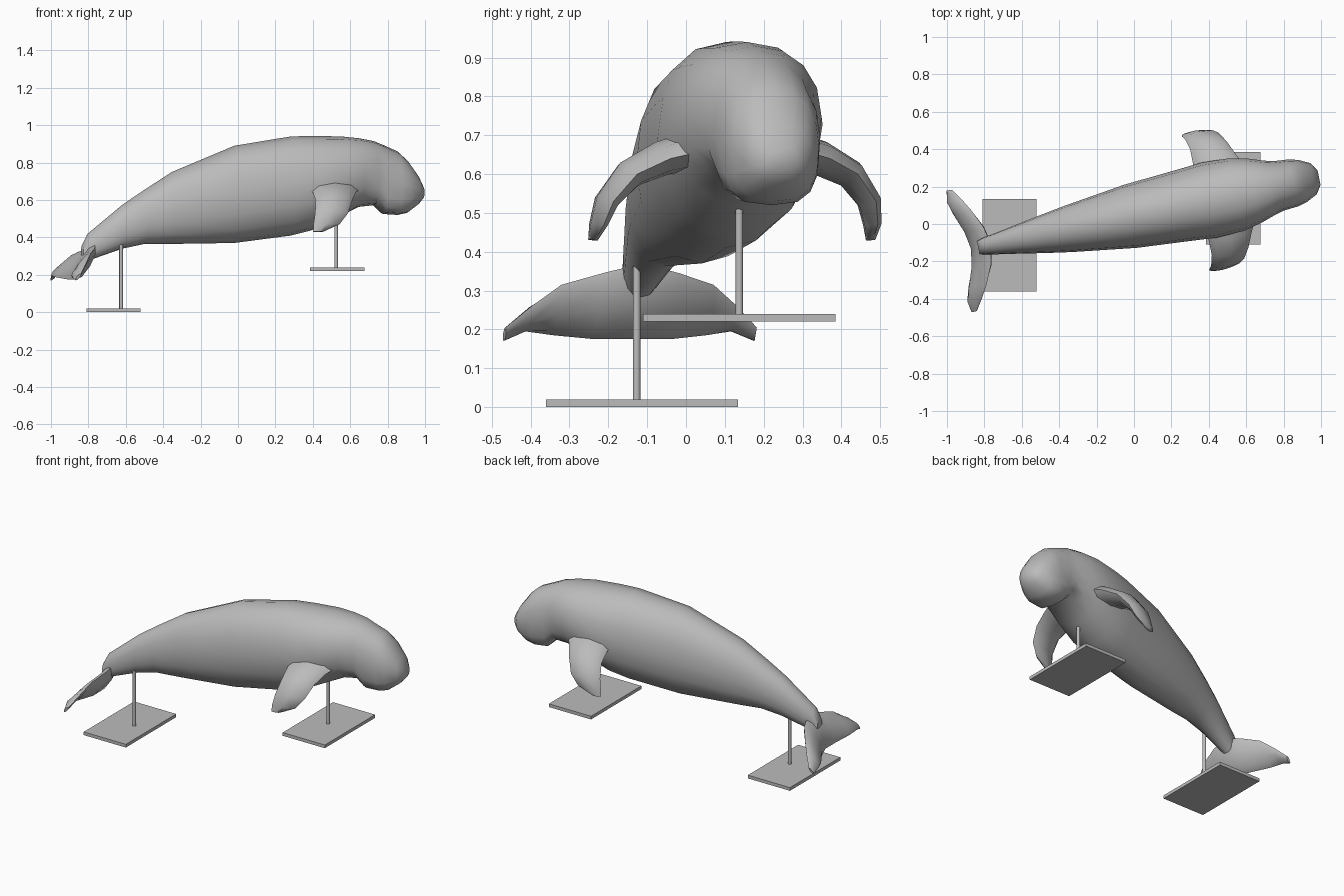
import bpy, bmesh, math
from mathutils import Vector, Matrix

cube = bpy.data.objects.get("Cube")
if cube:
    bpy.data.objects.remove(cube, do_unlink=True)

grey = bpy.data.materials.new("soft_grey")
grey.use_nodes = True
COLOUR = (0.5, 0.5, 0.5, 1)
grey.diffuse_color = COLOUR
grey.node_tree.nodes["Principled BSDF"].inputs["Base Color"].default_value = COLOUR

# The animal is modelled along its own axis, then turned and moved into place
PLACE = Matrix.Translation((0, 0.045, 0)) @ Matrix.Rotation(math.radians(11.6), 4, 'Z')


def finish(name, bm, smooth=None):
    bmesh.ops.recalc_face_normals(bm, faces=bm.faces)
    mesh = bpy.data.meshes.new(name)
    bm.to_mesh(mesh)
    bm.free()
    mesh.materials.append(grey)
    obj = bpy.data.objects.new(name, mesh)
    bpy.context.collection.objects.link(obj)
    if smooth:
        bpy.ops.object.select_all(action='DESELECT')
        obj.select_set(True)
        bpy.context.view_layer.objects.active = obj
        bpy.ops.object.shade_smooth_by_angle(angle=math.radians(smooth))
    return obj


def loft(name, rings, smooth):
    """Skin a list of equal-length point rings and cap both ends."""
    bm = bmesh.new()
    loops = [[bm.verts.new(PLACE @ Vector(p)) for p in ring] for ring in rings]
    n = len(loops[0])
    for a, b in zip(loops, loops[1:]):
        for i in range(n):
            j = (i + 1) % n
            bm.faces.new((a[i], a[j], b[j], b[i]))
    bm.faces.new(loops[0])
    bm.faces.new(loops[-1])
    return finish(name, bm, smooth)


def power(v, p):
    return math.copysign(abs(v) ** p, v)


def body_ring(s, w, low, high, belly, n=16):
    mid, half = (low + high) / 2, (high - low) / 2
    ring = []
    for k in range(n):
        c, d = math.cos(math.tau * k / n), math.sin(math.tau * k / n)
        p = belly if d < -0.01 else 0.92
        ring.append((s, w * power(c, p), mid + half * power(d, p)))
    return ring


def blade(name, sections):
    """Lens-shaped fin from (leading point, trailing point, half thickness)."""
    mids = [(Vector(a) + Vector(b)) / 2 for a, b, _ in sections]
    rings = []
    for i, (lead, trail, thick) in enumerate(sections):
        chord = (Vector(lead) - Vector(trail)) / 2
        run = mids[min(i + 1, len(mids) - 1)] - mids[max(i - 1, 0)]
        up = chord.cross(run).normalized() * thick
        rings.append([mids[i] + chord * math.cos(math.tau * k / 8)
                      + up * math.sin(math.tau * k / 8) for k in range(8)])
    return loft(name, rings, 50)


# Body: position along axis, half width, underside, back, belly squareness
body = [
    (-.85, .035, .25, .36, .9), (-.82, .045, .275, .42, .9),
    (-.63, .078, .34, .575, .9), (-.51, .10, .365, .655, .9),
    (-.36, .125, .365, .75, .9), (-.02, .172, .37, .89, .95),
    (.29, .195, .41, .94, .95), (.41, .205, .44, .942, .95),
    (.56, .198, .515, .94, .95), (.66, .175, .563, .93, .9),
    (.74, .148, .572, .915, .8), (.79, .135, .525, .895, .65),
    (.87, .128, .52, .86, .65), (.92, .115, .53, .815, .7),
    (.98, .085, .575, .73, .8), (1.01, .04, .61, .67, .9),
]
loft("body", [body_ring(*r) for r in body], 45)

# Flippers: distance out, height, trailing edge, leading edge, half thickness
flipper = [
    (.13, .66, .36, .64, .05), (.21, .64, .365, .60, .045),
    (.29, .60, .365, .565, .038), (.345, .53, .35, .53, .028),
    (.36, .47, .338, .48, .02), (.365, .43, .335, .39, .012),
]
for name, side in (("left_flipper", 1), ("right_flipper", -1)):
    blade(name, [((lead, side * t, z), (trail, side * t, z), h)
                 for t, z, trail, lead, h in flipper])

# Tail fluke: distance out, leading edge (s, z), trailing edge (s, z), half thickness
fluke = [
    (0, -.78, .37, -.885, .175, .032), (.1, -.80, .345, -.905, .175, .028),
    (.2, -.845, .315, -.945, .185, .02), (.27, -.885, .26, -.965, .195, .014),
    (.33, -.925, .205, -.955, .17, .008),
]
half = [((a, t, b), (c, t, d), h) for t, a, b, c, d, h in fluke]
other = [((a, -t, b), (c, -t, d), h) for t, a, b, c, d, h in reversed(fluke[1:])]
blade("tail_fluke", other + half)


# Display stands: a flat plate with a thin pole
def stand(name, plate_x, plate_y, base, pole_x, pole_y, top):
    bm = bmesh.new()
    bmesh.ops.create_cube(bm, size=1, matrix=Matrix.Translation((plate_x, plate_y, base + .01))
                          @ Matrix.Diagonal((.29, .495, .02, 1)))
    finish(name + "_plate", bm)
    bm = bmesh.new()
    depth = top - base - .02
    bmesh.ops.create_cone(bm, cap_ends=True, segments=16, radius1=.01, radius2=.01, depth=depth,
                          matrix=Matrix.Translation((pole_x, pole_y, base + .02 + depth / 2)))
    finish(name + "_pole", bm, 40)


stand("rear_stand", -.665, -.113, 0, -.625, -.127, .37)
stand("front_stand", .53, .137, .22, .525, .137, .55)
